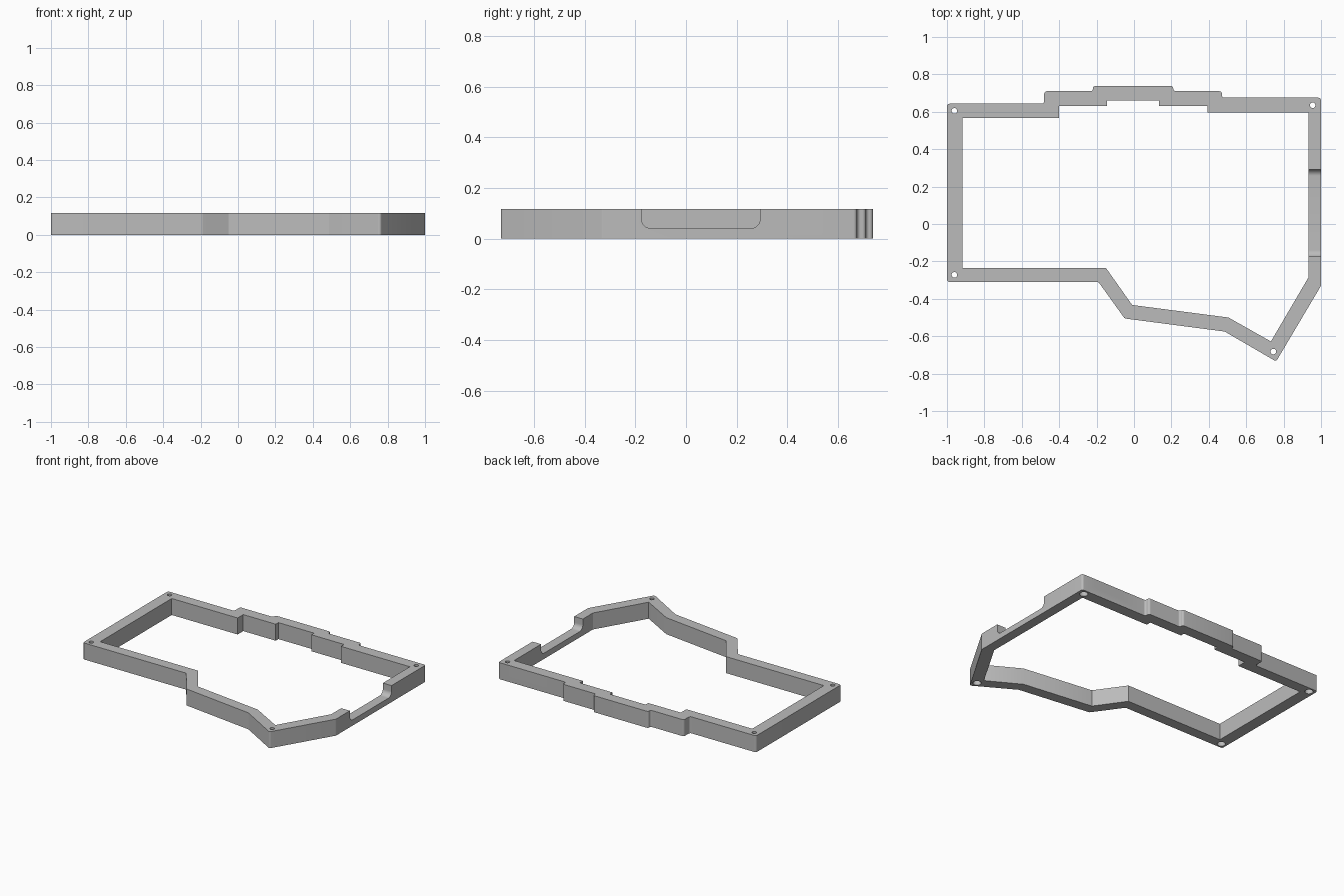
import bpy, bmesh, math
from mathutils import Vector, Matrix

cube = bpy.data.objects.get("Cube")
if cube:
    bpy.data.objects.remove(cube, do_unlink=True)

HEIGHT = 0.117

grey = bpy.data.materials.new("light grey")
grey.use_nodes = True
colour = (0.5, 0.5, 0.5, 1)
grey.diffuse_color = colour
grey.node_tree.nodes["Principled BSDF"].inputs["Base Color"].default_value = colour


def rounded(points, radius, steps=5):
    """Round every corner of a closed 2D outline."""
    result = []
    for i, p in enumerate(points):
        p = Vector(p)
        a = (Vector(points[i - 1]) - p)
        b = (Vector(points[(i + 1) % len(points)]) - p)
        half = a.angle(b) / 2
        reach = min(radius / math.tan(half), a.length * 0.48, b.length * 0.48)
        r = reach * math.tan(half)
        centre = p + (a.normalized() + b.normalized()).normalized() * r / math.sin(half)
        start = p + a.normalized() * reach - centre
        end = p + b.normalized() * reach - centre
        for s in range(steps + 1):
            t = s / steps
            result.append(centre + start.lerp(end, t).normalized() * r)
    return result


def prism(name, points, low, high, matrix=Matrix()):
    """Extrude a 2D outline from low to high, then place it by the matrix."""
    bm = bmesh.new()
    face = bm.faces.new([bm.verts.new((p[0], p[1], low)) for p in points])
    top = bmesh.ops.extrude_face_region(bm, geom=[face])["geom"]
    bmesh.ops.translate(bm, vec=(0, 0, high - low),
                        verts=[v for v in top if isinstance(v, bmesh.types.BMVert)])
    bm.transform(matrix)
    bmesh.ops.recalc_face_normals(bm, faces=bm.faces)
    mesh = bpy.data.meshes.new(name)
    bm.to_mesh(mesh)
    bm.free()
    mesh.materials.append(grey)
    obj = bpy.data.objects.new(name, mesh)
    bpy.context.collection.objects.link(obj)
    return obj


def cut(target, cutter):
    """Subtract the cutter from the target and remove it."""
    bpy.context.view_layer.objects.active = target
    mod = target.modifiers.new("cut", "BOOLEAN")
    mod.operation, mod.solver, mod.object = "DIFFERENCE", "EXACT", cutter
    bpy.ops.object.modifier_apply(modifier=mod.name)
    bpy.data.objects.remove(cutter, do_unlink=True)


def circle(x, y, r, n=24):
    return [(x + r * math.cos(math.tau * i / n), y + r * math.sin(math.tau * i / n))
            for i in range(n)]


def notch(start, end, floor, radius):
    """Open-topped slot outline with rounded lower corners."""
    top = HEIGHT + 0.2
    return rounded([(start, floor), (end, floor), (end, top), (start, top)], radius, 8)


# Outer and inner outlines of the frame
outer = [(-1, -.31), (-.19, -.31), (-.05, -.505), (.485, -.575), (.76, -.735), (1, -.33),
         (1, .675), (.47, .675), (.47, .71), (.21, .71), (.21, .738), (-.22, .738),
         (-.22, .71), (-.48, .71), (-.48, .643), (-1, .643)]
inner = [(-.917, -.235), (-.15, -.235), (-.01, -.433), (.505, -.5), (.732, -.628),
         (.932, -.287), (.932, .595), (.392, .595), (.392, .63), (.135, .63),
         (.135, .66), (-.145, .66), (-.145, .63), (-.4, .63), (-.4, .567), (-.917, .567)]
frame = prism("case_frame", rounded(outer, 0.014), 0, HEIGHT)
cut(frame, prism("inner_opening", inner, -0.1, HEIGHT + 0.1))

# Long notch in the left wall: outline (y, z) swept along x
along_x = Matrix(((0, 0, 1, 0), (1, 0, 0, 0), (0, 1, 0, 0), (0, 0, 0, 1)))
cut(frame, prism("side_notch", notch(-.175, .292, .041, .035), 0.85, 1.1, along_x))

# Short notch in the back wall: outline (x, z) swept along y
along_y = Matrix(((1, 0, 0, 0), (0, 0, 1, 0), (0, 1, 0, 0), (0, 0, 0, 1)))
cut(frame, prism("back_notch", notch(.68, .885, .055, .03), 0.55, 0.8, along_y))

# Screw holes with wider recesses underneath
for x, y in [(-.96, .605), (.955, .635), (-.96, -.272), (.745, -.682)]:
    cut(frame, prism("screw_hole", circle(x, y, 0.015), -0.1, HEIGHT + 0.1))
    cut(frame, prism("screw_recess", circle(x, y, 0.027), -0.1, 0.03))

# Smooth the fillets, keep edges sharp
bpy.ops.object.select_all(action="DESELECT")
frame.select_set(True)
bpy.context.view_layer.objects.active = frame
bpy.ops.object.shade_smooth_by_angle(angle=math.radians(30))
